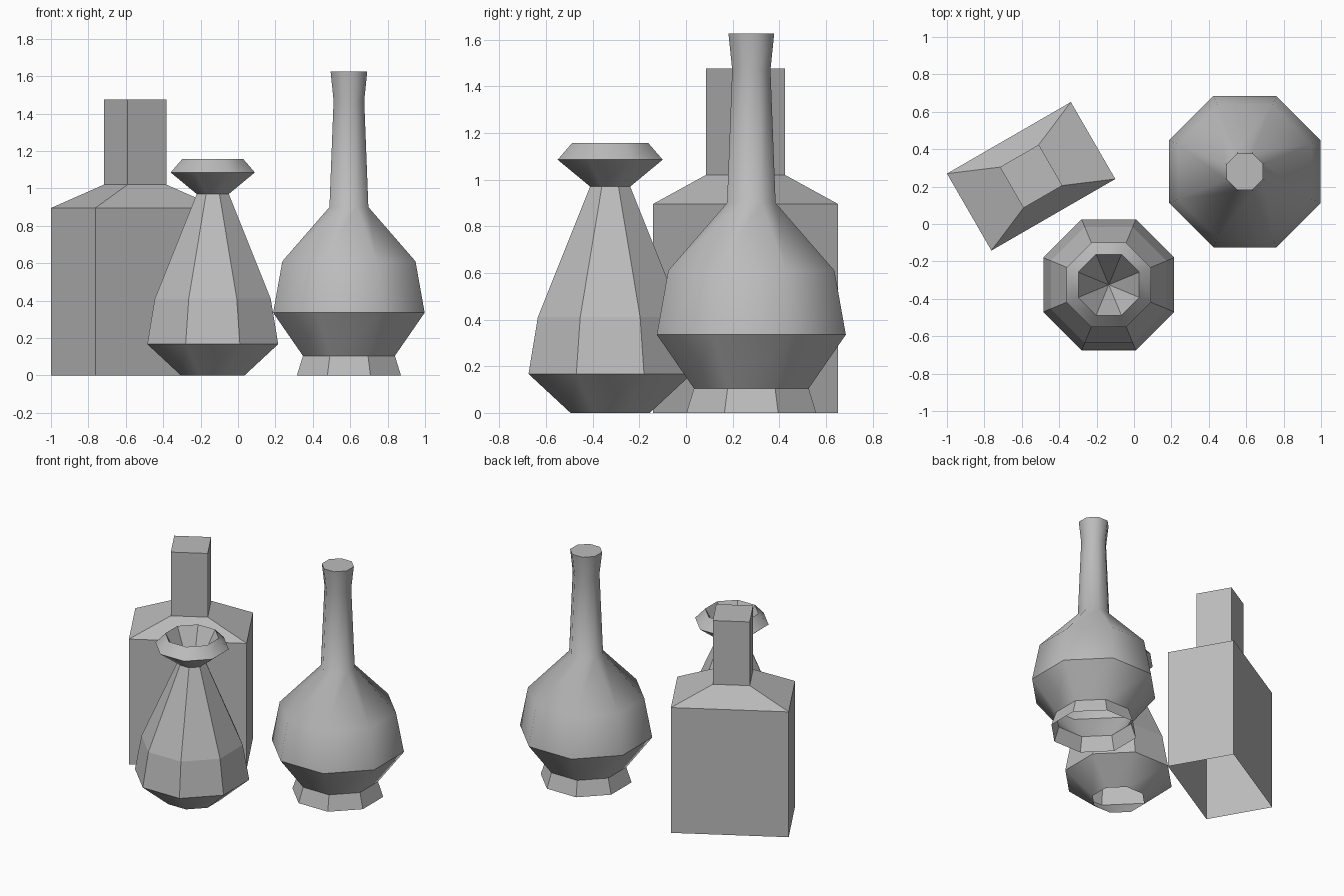
import bpy, bmesh, math

if "Cube" in bpy.data.objects:
    bpy.data.objects.remove(bpy.data.objects["Cube"])

# One plain grey for everything
grey = bpy.data.materials.new("plain_grey")
grey.diffuse_color = (0.5, 0.5, 0.5, 1)
grey.use_nodes = True
grey.node_tree.nodes["Principled BSDF"].inputs["Base Color"].default_value = grey.diffuse_color


def octagon(apothem, z):
    """Ring of 8 points with flat sides facing the axes."""
    r = apothem / math.cos(math.pi / 8)
    angles = [math.pi / 8 + i * math.pi / 4 for i in range(8)]
    return [(r * math.cos(a), r * math.sin(a), z) for a in angles]


def rectangle(w, d, z):
    return [(-w / 2, -d / 2, z), (w / 2, -d / 2, z), (w / 2, d / 2, z), (-w / 2, d / 2, z)]


def loft(name, rings, location, turn=0, smooth_bands=(), sharp_rings=(), cap=True, apex=None):
    """Skin rings from bottom to top, open below, closed by a cap or a sunken point."""
    bm = bmesh.new()
    loops = [[bm.verts.new(p) for p in ring] for ring in rings]
    n = len(rings[0])
    for k in range(len(loops) - 1):
        a, b = loops[k], loops[k + 1]
        for i in range(n):
            j = (i + 1) % n
            bm.faces.new((a[i], a[j], b[j], b[i])).smooth = k in smooth_bands
    top = loops[-1]
    if apex is not None:
        tip = bm.verts.new((0, 0, apex))
        for i in range(n):
            bm.faces.new((top[i], top[(i + 1) % n], tip))
    elif cap:
        bm.faces.new(top)
    for k in sharp_rings:
        for i in range(n):
            edge = bm.edges.get((loops[k][i], loops[k][(i + 1) % n]))
            edge.smooth = False
    mesh = bpy.data.meshes.new(name)
    bm.to_mesh(mesh)
    bm.free()
    mesh.materials.append(grey)
    obj = bpy.data.objects.new(name, mesh)
    obj.location = location
    obj.rotation_euler.z = turn
    bpy.context.collection.objects.link(obj)
    return obj


# Square bottle: box body, sloped shoulder, square neck
square_profile = [(0.765, 0.475, 0), (0.765, 0.475, 0.895),
                  (0.24, 0.252, 1.02), (0.24, 0.252, 1.475)]
loft("square_bottle", [rectangle(*p) for p in square_profile],
     (-0.55, 0.255, 0), turn=math.radians(30))

# Conical flask: flared lip with a sunken funnel mouth
flask_profile = [(0.17, 0), (0.35, 0.167), (0.31, 0.41), (0.086, 0.97),
                 (0.225, 1.085), (0.163, 1.157)]
loft("conical_flask", [octagon(*p) for p in flask_profile], (-0.135, -0.325, 0),
     smooth_bands=(0, 3, 4), sharp_rings=(1, 3, 4, 5), apex=0.83)

# Round decanter: foot, bulb and long neck
decanter_profile = [(0.278, 0), (0.246, 0.105), (0.405, 0.335), (0.356, 0.61),
                    (0.104, 0.9), (0.082, 1.47), (0.098, 1.625)]
loft("round_decanter", [octagon(*p) for p in decanter_profile], (0.593, 0.28, 0),
     smooth_bands=(1, 2, 3, 4, 5), sharp_rings=(1, 2, 6))
